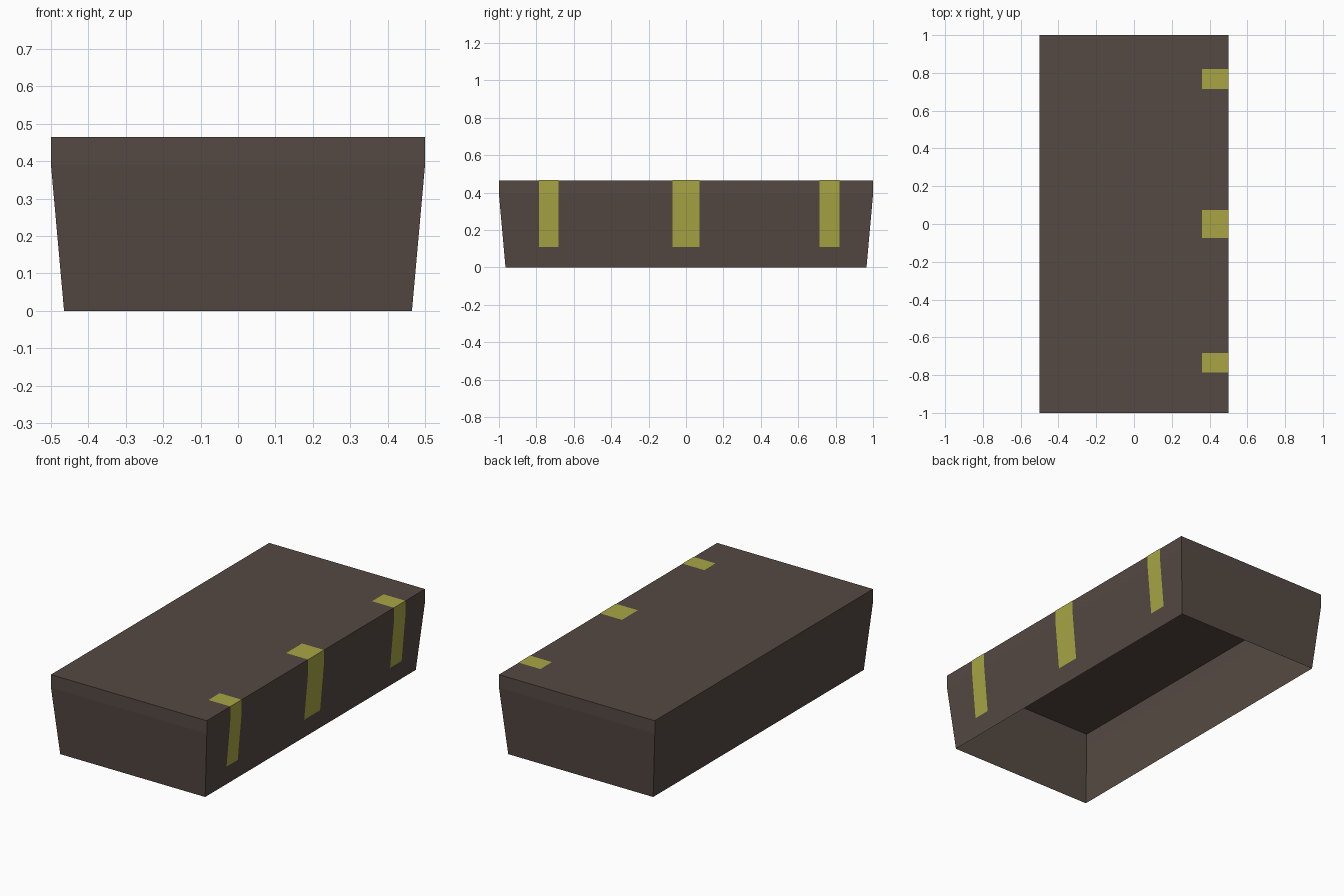
import bpy, bmesh

if "Cube" in bpy.data.objects:
    bpy.data.objects.remove(bpy.data.objects["Cube"])


def material(name, rgb):
    m = bpy.data.materials.new(name)
    m.diffuse_color = (*rgb, 1)
    m.use_nodes = True
    m.node_tree.nodes["Principled BSDF"].inputs["Base Color"].default_value = m.diffuse_color
    return m


BROWN = material("dark brown", (0.092, 0.067, 0.056))
YELLOW = material("olive yellow", (0.392, 0.381, 0.057))

H, BREAK = 0.465, 0.39


def make_object(name, bm, mat):
    me = bpy.data.meshes.new(name)
    bm.to_mesh(me)
    bm.free()
    me.materials.append(mat)
    bpy.context.collection.objects.link(bpy.data.objects.new(name, me))


# Lid shell: open at the bottom, tapered walls, upright rim and flat top
bm = bmesh.new()
rings = []
for hx, hy, z in ((0.465, 0.965, 0), (0.5, 1, BREAK), (0.5, 1, H)):
    rings.append([bm.verts.new((sx * hx, sy * hy, z))
                  for sx, sy in ((-1, -1), (1, -1), (1, 1), (-1, 1))])
for low, high in zip(rings, rings[1:]):
    for i in range(4):
        j = (i + 1) % 4
        bm.faces.new((low[i], low[j], high[j], high[i]))
bm.faces.new(rings[-1])
make_object("lid_shell", bm, BROWN)

# Straps: thin strips running up the right wall and over the top edge
GAP = 0.001
z0 = 0.11
x0 = 0.465 + 0.035 * z0 / BREAK
path = ((x0 + GAP, z0), (0.5 + GAP, BREAK), (0.5 + GAP, H + GAP), (0.36, H + GAP))
for name, y0, y1 in (("front_strap", -0.785, -0.682),
                     ("middle_strap", -0.073, 0.073),
                     ("back_strap", 0.714, 0.82)):
    bm = bmesh.new()
    pairs = [(bm.verts.new((x, y0, z)), bm.verts.new((x, y1, z))) for x, z in path]
    for (a, b), (c, d) in zip(pairs, pairs[1:]):
        bm.faces.new((a, b, d, c))
    make_object(name, bm, YELLOW)
